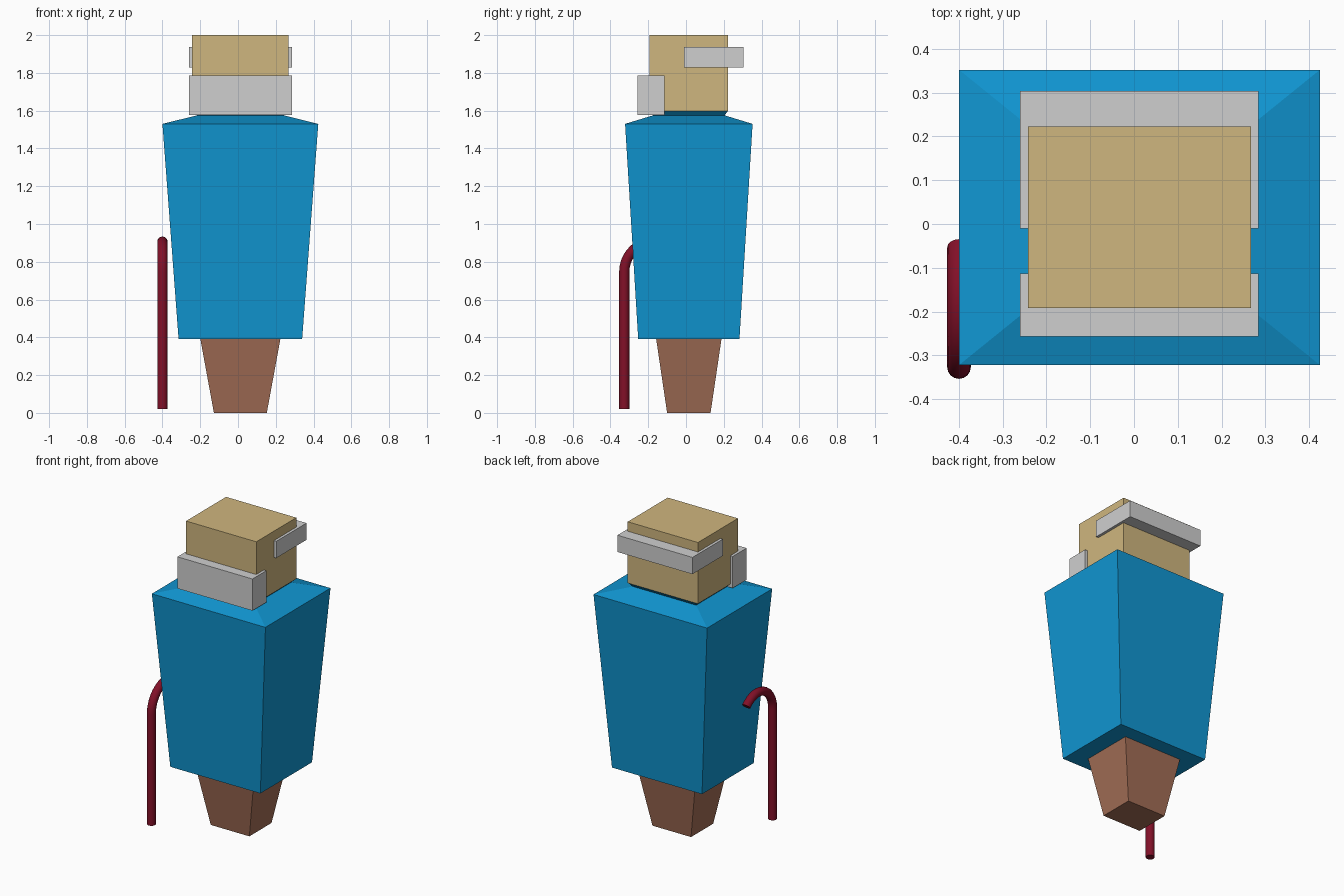
import bpy, bmesh, math
from mathutils import Vector

if "Cube" in bpy.data.objects:
    bpy.data.objects.remove(bpy.data.objects["Cube"])

CX, CY = 0.0125, 0.015  # centre line of the figure


def material(name, r, g, b):
    def lin(c):
        c /= 255
        return c / 12.92 if c <= 0.04045 else ((c + 0.055) / 1.055) ** 2.4
    m = bpy.data.materials.new(name)
    m.diffuse_color = (lin(r), lin(g), lin(b), 1)
    m.use_nodes = True
    m.node_tree.nodes["Principled BSDF"].inputs["Base Color"].default_value = m.diffuse_color
    return m


blue = material("coat blue", 16, 150, 210)
tan = material("skin tan", 207, 182, 126)
grey = material("hair grey", 207, 207, 207)
brown = material("trouser brown", 163, 110, 86)
crimson = material("cane crimson", 130, 16, 40)


def loft(name, rings, mat):
    """Closed skin through a list of rings with equal point counts."""
    bm = bmesh.new()
    loops = [[bm.verts.new(p) for p in ring] for ring in rings]
    n = len(loops[0])
    for a, b in zip(loops, loops[1:]):
        for i in range(n):
            j = (i + 1) % n
            bm.faces.new((a[i], a[j], b[j], b[i]))
    bm.faces.new(loops[0][::-1])
    bm.faces.new(loops[-1])
    bmesh.ops.recalc_face_normals(bm, faces=bm.faces)
    me = bpy.data.meshes.new(name)
    bm.to_mesh(me)
    bm.free()
    me.materials.append(mat)
    ob = bpy.data.objects.new(name, me)
    bpy.context.collection.objects.link(ob)
    return ob


def rect(x0, x1, y0, y1, z):
    return [(x0, y0, z), (x1, y0, z), (x1, y1, z), (x0, y1, z)]


def centred(hx, hy, z):
    return rect(CX - hx, CX + hx, CY - hy, CY + hy, z)


def box(name, x, y, z, mat):
    return loft(name, [rect(*x, *y, h) for h in z], mat)


# Tapered legs, coat with sloped shoulders and collar, head
loft("legs", [centred(0.14, 0.115, 0), centred(0.212, 0.173, 0.392)], brown)
loft("coat", [centred(0.327, 0.268, 0.39), centred(0.4125, 0.3375, 1.53),
              centred(0.23, 0.19, 1.575), centred(0.255, 0.2075, 1.6)], blue)
box("head", (-0.2425, 0.2675), (-0.1925, 0.2225), (1.598, 2.0), tan)

# Beard in front, hair band behind
box("beard", (-0.26, 0.285), (-0.257, -0.113), (1.577, 1.785), grey)
box("hair", (-0.26, 0.285), (-0.01, 0.304), (1.828, 1.938), grey)

# Walking cane: straight shaft with a curved handle
R, BEND, SIDES, STEPS = 0.027, 0.16, 16, 14
path = [(Vector((-0.40, -0.327, 0.02)), 0.0)]
for k in range(STEPS + 1):
    a = math.radians(135) * k / STEPS
    path.append((Vector((-0.40, -0.167 - BEND * math.cos(a),
                         0.747 + BEND * math.sin(a))), a))
rings = []
for p, a in path:
    side = Vector((0, math.cos(a), -math.sin(a)))
    rings.append([p + R * (math.cos(t) * Vector((1, 0, 0)) + math.sin(t) * side)
                  for t in (2 * math.pi * i / SIDES for i in range(SIDES))])
cane = loft("cane", rings, crimson)
bpy.context.view_layer.objects.active = cane
cane.select_set(True)
bpy.ops.object.shade_smooth_by_angle(angle=math.radians(40))
